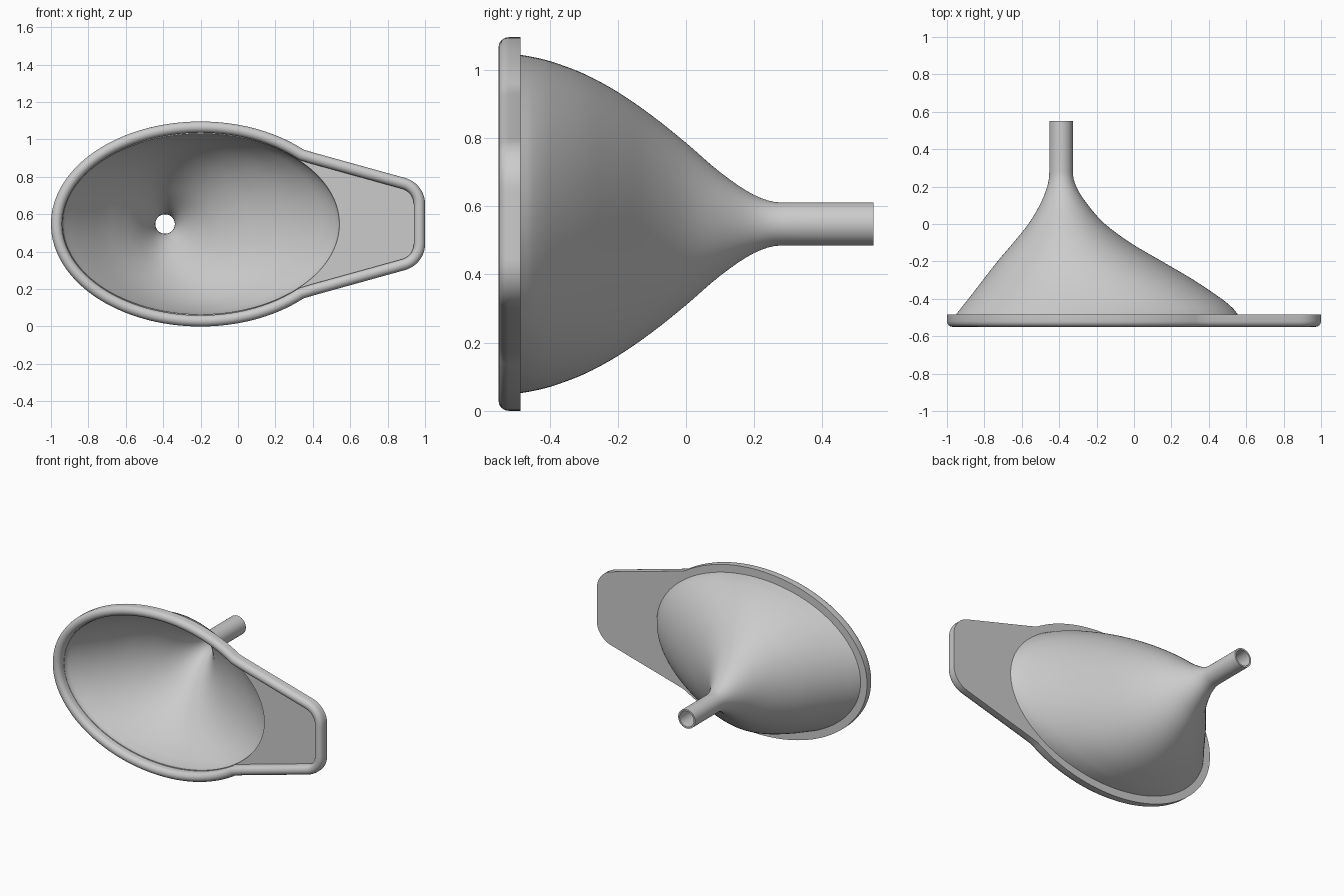
import bpy, bmesh, math
from mathutils import Vector

if "Cube" in bpy.data.objects:
    bpy.data.objects.remove(bpy.data.objects["Cube"])

CX, CZ = -0.2, 0.548          # centre of the oval mouth
A, B = 0.8, 0.548             # outer half-axes of the rim
BACK, LIP, FRONT = -0.485, -0.52, -0.55
WALL, BEAD = 0.011, 0.03

# Bowl and spout stations: y, left x, right x, half height
STATIONS = [
    (-0.485, -0.952, 0.556, 0.496), (-0.45, -0.925, 0.528, 0.490),
    (-0.4, -0.885, 0.468, 0.478), (-0.3, -0.808, 0.32, 0.441),
    (-0.2, -0.73, 0.15, 0.387), (-0.1, -0.645, -0.02, 0.318),
    (0.0, -0.565, -0.155, 0.238), (0.1, -0.505, -0.245, 0.152),
    (0.2, -0.464, -0.309, 0.085), (0.28, -0.453, -0.327, 0.063),
    (0.55, -0.453, -0.327, 0.063)]


def lerp(p, q, n):
    return [(p[0] + (q[0] - p[0]) * i / n, p[1] + (q[1] - p[1]) * i / n) for i in range(n)]


def smooth_stations(st, steps=4):
    """Cubic interpolation of the stations along y."""
    def slope(i, k):
        if i == 0:
            return (st[1][k] - st[0][k]) / (st[1][0] - st[0][0])
        if i >= len(st) - 2:
            return 0.0
        return (st[i + 1][k] - st[i - 1][k]) / (st[i + 1][0] - st[i - 1][0])
    out = []
    for i in range(len(st) - 1):
        h = st[i + 1][0] - st[i][0]
        for s in range(steps):
            t = s / steps
            row = [st[i][0] + h * t]
            for k in (1, 2, 3):
                row.append((2*t**3 - 3*t**2 + 1) * st[i][k] + (t**3 - 2*t**2 + t) * h * slope(i, k)
                           + (3*t**2 - 2*t**3) * st[i + 1][k] + (t**3 - t**2) * h * slope(i + 1, k))
            out.append(row)
    return out + [list(st[-1])]


# Outline: upper half of the handle and oval, then mirrored
r = 0.144
corner = [(1 - r + r * math.cos(a), 0.107 + r * math.sin(a))
          for a in (math.radians(74.6) * i / 10 for i in range(11))]
t0 = math.acos(0.55 / 0.8)
oval = [(CX + A * math.cos(t), B * math.sin(t))
        for t in (t0 + (math.pi - t0) * i / 60 for i in range(61))]
half = lerp((1, 0), corner[0], 8) + corner[:-1] + lerp(corner[-1], (0.41, 0.38), 14) + [(0.41, 0.38)] + oval
outline = [Vector(p) for p in half + [(x, -z) for x, z in half[-2:0:-1]]]
N = len(outline)
params = [math.atan2(p.y / B, (p.x - CX) / A) for p in outline]


def offset_ring(d, y):
    """Outline moved inward by d (mitred)."""
    ring = []
    for i, p in enumerate(outline):
        e1 = (p - outline[i - 1]).normalized()
        e2 = (outline[(i + 1) % N] - p).normalized()
        n1, n2 = Vector((-e1.y, e1.x)), Vector((-e2.y, e2.x))
        m = (n1 + n2).normalized()
        q = p + m * (d / m.dot(n1))
        ring.append((q.x, y, CZ + q.y))
    return ring


def oval_ring(y, xl, xr, hz, inset=0.0):
    c, hx = (xl + xr) / 2, (xr - xl) / 2
    return [(c + (hx - inset) * math.cos(t), y, CZ + (hz - inset) * math.sin(t)) for t in params]


prof = smooth_stations(STATIONS)
rings = [oval_ring(*s) for s in reversed(prof)]                      # outer skin
rings.append(offset_ring(0, BACK))                                   # flat back of flange
for i in range(9):                                                   # rounded bead
    a = math.pi * i / 8
    rings.append(offset_ring(BEAD * (1 - math.cos(a)), LIP - BEAD * math.sin(a)))
rings.append(offset_ring(2 * BEAD, BACK - 0.012))                    # handle floor
rings.append(oval_ring(BACK - 0.012, *prof[0][1:], WALL + 0.003))
rings += [oval_ring(*s, WALL) for s in prof[1:]]                     # inner skin

bm = bmesh.new()
loops = [[bm.verts.new(p) for p in ring] for ring in rings]
for j in range(len(loops)):
    a, b = loops[j], loops[(j + 1) % len(loops)]
    for i in range(N):
        k = (i + 1) % N
        bm.faces.new((a[i], a[k], b[k], b[i]))
bmesh.ops.recalc_face_normals(bm, faces=bm.faces)
mesh = bpy.data.meshes.new("funnel")
bm.to_mesh(mesh)
bm.free()
funnel = bpy.data.objects.new("funnel", mesh)
bpy.context.collection.objects.link(funnel)
bpy.context.view_layer.objects.active = funnel
funnel.select_set(True)
bpy.ops.object.shade_smooth_by_angle(angle=math.radians(35))
